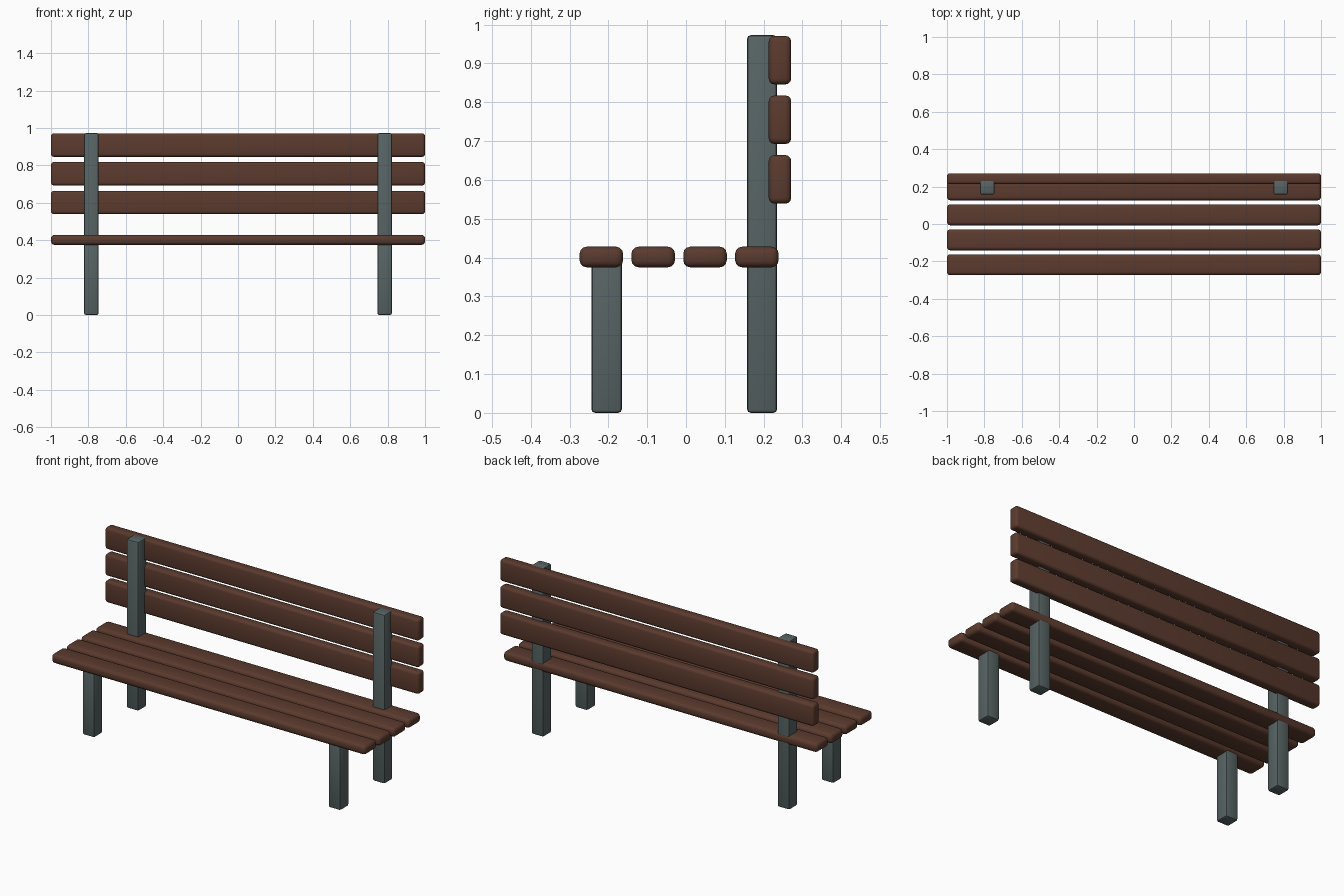
import bpy
import bmesh
import math
from mathutils import Vector

cube = bpy.data.objects.get("Cube")
if cube:
    bpy.data.objects.remove(cube, do_unlink=True)


def make_material(name, rgb):
    mat = bpy.data.materials.new(name)
    mat.use_nodes = True
    color = (*rgb, 1.0)
    mat.diffuse_color = color
    mat.node_tree.nodes["Principled BSDF"].inputs["Base Color"].default_value = color
    return mat


wood = make_material("brown_wood", (0.105, 0.043, 0.027))
metal = make_material("grey_metal", (0.095, 0.125, 0.125))


def rounded_box(name, low, high, bevel, segments, mat):
    """Beveled box between two corners."""
    low, high = Vector(low), Vector(high)
    size = high - low
    mesh = bpy.data.meshes.new(name)
    bm = bmesh.new()
    bmesh.ops.create_cube(bm, size=1)
    bmesh.ops.scale(bm, vec=size, verts=bm.verts)
    bm.to_mesh(mesh)
    bm.free()
    obj = bpy.data.objects.new(name, mesh)
    obj.location = (low + high) / 2
    bpy.context.collection.objects.link(obj)
    mesh.materials.append(mat)
    mod = obj.modifiers.new("rounded_edges", "BEVEL")
    mod.width = bevel
    mod.segments = segments
    bpy.ops.object.select_all(action="DESELECT")
    obj.select_set(True)
    bpy.context.view_layer.objects.active = obj
    bpy.ops.object.modifier_apply(modifier=mod.name)
    bpy.ops.object.shade_smooth_by_angle(angle=math.radians(35))
    return obj


# Seat slats, front to back
for i in range(4):
    y = -0.218 + i * 0.1335
    rounded_box(f"seat_slat_{i + 1}", (-1, y - 0.056, 0.375), (1, y + 0.056, 0.428),
                0.018, 3, wood)

# Backrest slats, bottom to top, fixed behind the posts
for i in range(3):
    z = 0.539 + i * 0.1535
    rounded_box(f"back_slat_{i + 1}", (-1, 0.213, z), (1, 0.271, z + 0.125),
                0.015, 3, wood)

# Front legs and tall rear posts on both sides
for side, x in (("left", 0.784), ("right", -0.784)):
    x0, x1 = x - 0.039, x + 0.039
    rounded_box(f"front_leg_{side}", (x0, -0.244, 0), (x1, -0.165, 0.4), 0.01, 2, metal)
    rounded_box(f"rear_post_{side}", (x0, 0.157, 0), (x1, 0.235, 0.973), 0.01, 2, metal)
